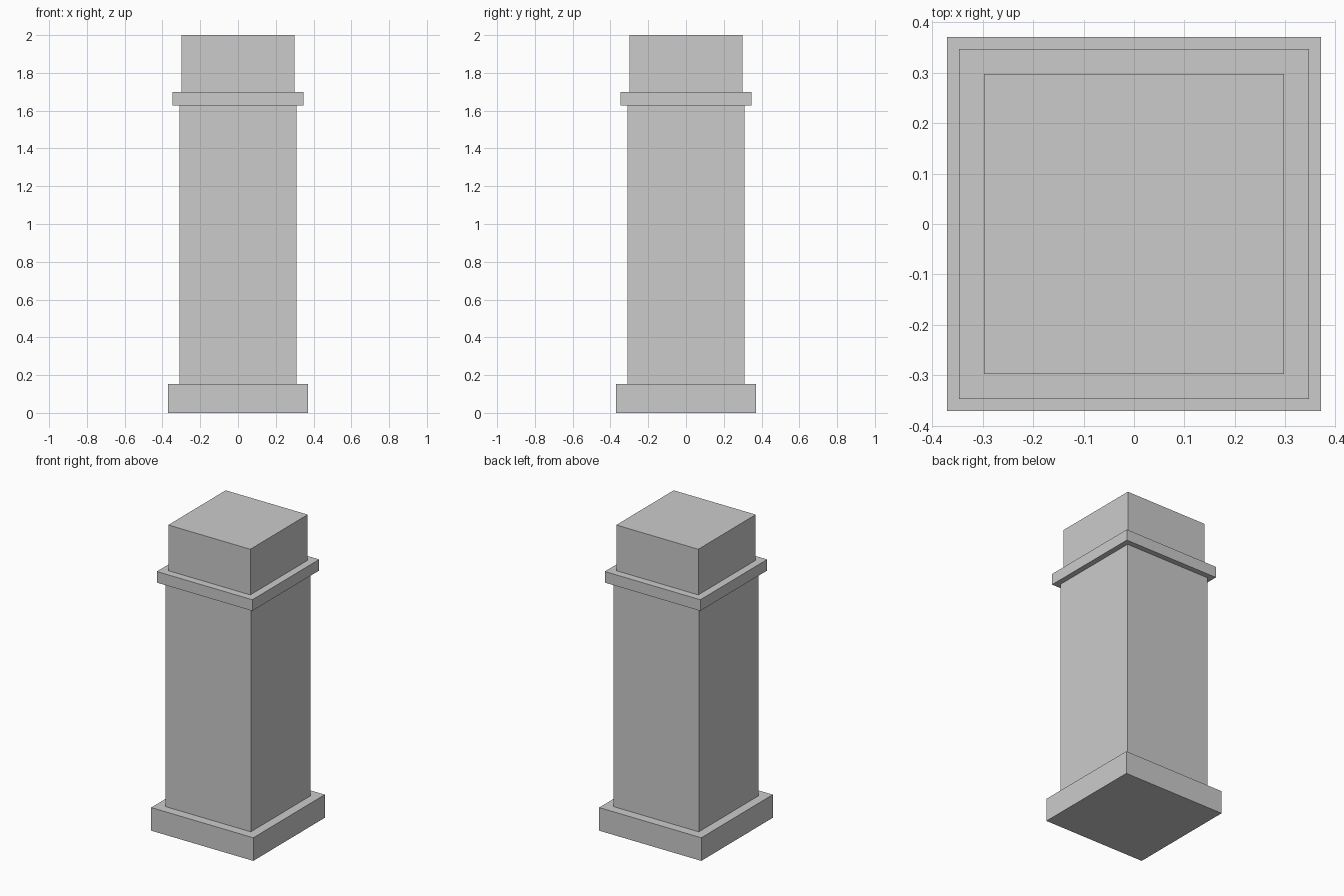
import bpy

if "Cube" in bpy.data.objects:
    bpy.data.objects.remove(bpy.data.objects["Cube"])


def square_block(name, half_width, z_bottom, z_top):
    """Square block centred on the z axis between two heights."""
    bpy.ops.mesh.primitive_cube_add(size=1, location=(0, 0, (z_bottom + z_top) / 2))
    block = bpy.context.object
    block.name = name
    block.scale = (2 * half_width, 2 * half_width, z_top - z_bottom)
    bpy.ops.object.transform_apply(location=False, rotation=False, scale=True)
    return block


# Pillar parts, from the ground up
square_block("base_plinth", 0.371, 0.0, 0.152)
square_block("shaft", 0.311, 0.152, 1.627)
square_block("collar", 0.347, 1.627, 1.70)
square_block("top_block", 0.298, 1.70, 2.0)
